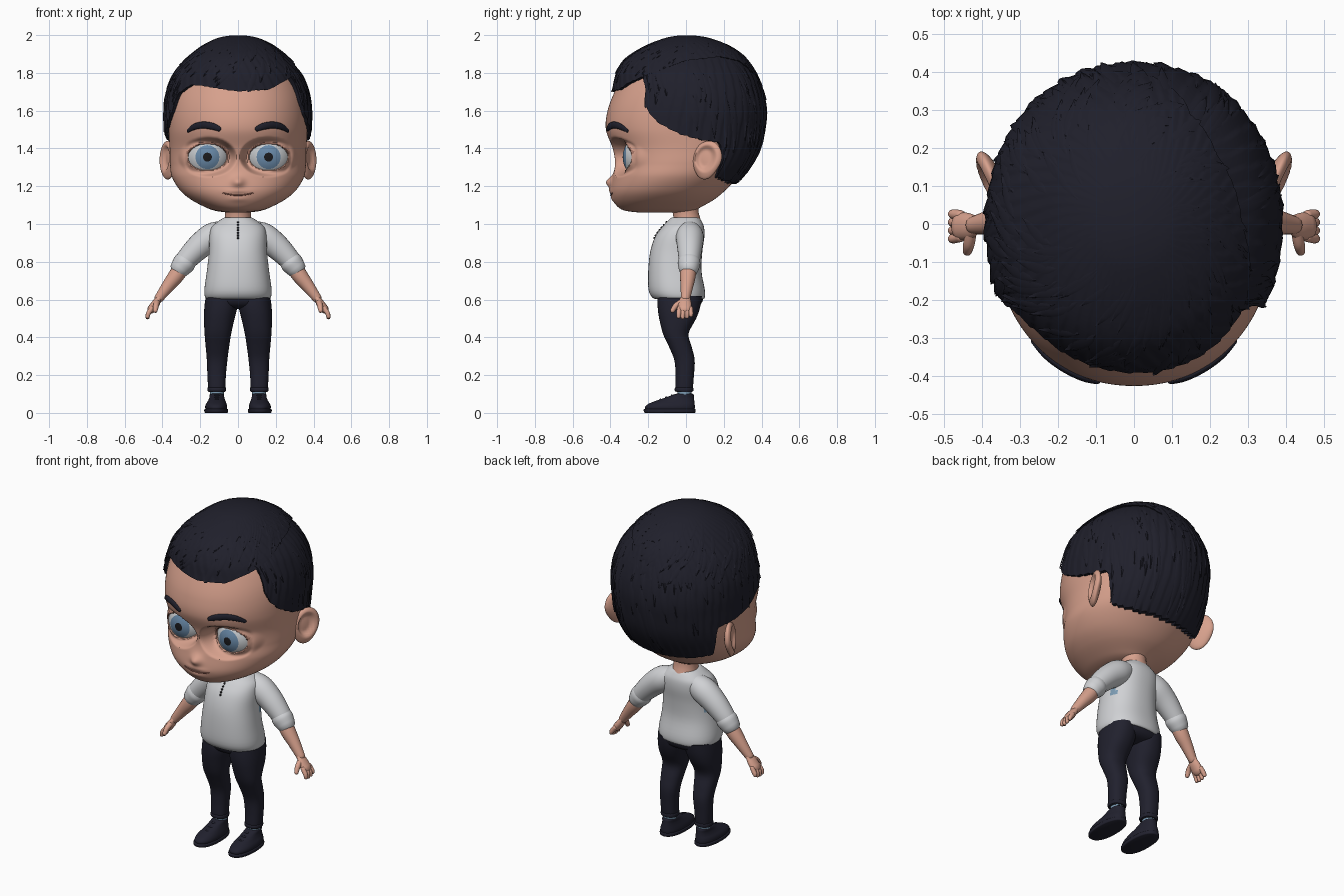
import bpy, bmesh, math, random
from math import sin, cos, pi, exp, copysign
from mathutils import Vector
from mathutils.bvhtree import BVHTree

random.seed(4)
cube = bpy.data.objects.get("Cube")
if cube:
    bpy.data.objects.remove(cube, do_unlink=True)


def material(name, r, g, b):
    m = bpy.data.materials.new(name)
    m.use_nodes = True
    m.diffuse_color = (r, g, b, 1)
    bsdf = next(n for n in m.node_tree.nodes if n.type == 'BSDF_PRINCIPLED')
    bsdf.inputs["Base Color"].default_value = (r, g, b, 1)
    bsdf.inputs["Roughness"].default_value = 0.8
    return m


skin = material("skin", .68, .355, .265)
lid = material("eyelid brown", .4, .19, .14)
lip = material("lip line", .3, .12, .09)
hair = material("black hair", .014, .014, .024)
cloth = material("dark cloth", .015, .015, .027)
shirt = material("pale grey shirt", .63, .64, .66)
white = material("eye white", .58, .6, .62)
iris = material("blue iris", .14, .25, .39)
pupil = material("black pupil", .01, .01, .012)
blue = material("blue sock and lining", .2, .33, .45)


def finish(name, bm, mats, paint=None):
    """Turn a bmesh into a smooth-shaded object, painting faces by a rule."""
    bmesh.ops.recalc_face_normals(bm, faces=bm.faces)
    if paint:
        for f in bm.faces:
            f.material_index = paint(f.calc_center_median())
    me = bpy.data.meshes.new(name)
    bm.to_mesh(me)
    bm.free()
    for m in mats:
        me.materials.append(m)
    me.shade_smooth()
    me.set_sharp_from_angle(angle=0.8)
    ob = bpy.data.objects.new(name, me)
    bpy.context.collection.objects.link(ob)


def bridge(rings):
    """Closed rings of points become a capped skin."""
    bm = bmesh.new()
    loops = [[bm.verts.new(p) for p in r] for r in rings]
    for a, b in zip(loops, loops[1:]):
        for i in range(len(a)):
            j = (i + 1) % len(a)
            bm.faces.new((a[i], a[j], b[j], b[i]))
    bm.faces.new(loops[0])
    bm.faces.new(loops[-1])
    return bm


def spline(rows, steps):
    """Catmull-Rom interpolation through rows of numbers."""
    out = []
    for i in range(len(rows) - 1):
        p, q, r, s = (rows[max(0, min(len(rows) - 1, i + k))] for k in (-1, 0, 1, 2))
        for k in range(steps):
            t = k / steps
            out.append([b + t / 2 * (c - a + t * (2*a - 5*b + 4*c - d + t * (3*b - 3*c + d - a)))
                        for a, b, c, d in zip(p, q, r, s)])
    return out + [list(rows[-1])]


def section(row, a, power=2.3):
    """Point at angle a (0 = front) on a rounded section: z, x min, x max, front, back."""
    z, x0, x1, yf, yb = row
    e = 2 / power
    return Vector(((x0 + x1) / 2 + (x1 - x0) / 2 * copysign(abs(sin(a)) ** e, sin(a)),
                   (yf + yb) / 2 - (yb - yf) / 2 * copysign(abs(cos(a)) ** e, cos(a)), z))


def even(rows):
    return [(z, -w, w, f, b) for z, w, f, b in rows]


def mirrored(bm, sx):
    for v in bm.verts:
        v.co.x *= sx
    return bm


def column(name, rows, mats, sx=1, steps=4, sides=40, paint=None):
    """Upright lofted part; returns its surface for placing details."""
    rings = [[section(r, 2 * pi * i / sides) for i in range(sides)] for r in spline(rows, steps)]
    bm = mirrored(bridge(rings), sx)
    surface = BVHTree.FromBMesh(bm)
    finish(name, bm, mats, paint)
    return surface


def tube(name, rows, mat, sx=1, flat=1.0, ref=(0, 1, 0), sides=16, steps=5):
    """Round-ended tube through rows of x, y, z, radius; flat thins it across ref."""
    pts = spline(rows, steps)
    pos = [Vector(p[:3]) for p in pts]
    rings = []

    def ring(c, t, r):
        a = Vector(ref)
        a = (a - t * a.dot(t)).normalized()
        b = t.cross(a)
        rings.append([c + a * r * cos(2*pi*i/sides) + b * r * flat * sin(2*pi*i/sides) for i in range(sides)])

    last = len(pos) - 1
    for k, c in enumerate(pos):
        t = (pos[min(last, k + 1)] - pos[max(0, k - 1)]).normalized()
        r = pts[k][3]
        if k == 0:
            for g in (1.4, 1.0, .5):
                ring(c - t * r * sin(g) * .8, t, r * cos(g))
        ring(c, t, r)
        if k == last:
            for g in (.5, 1.0, 1.4):
                ring(c + t * r * sin(g) * .8, t, r * cos(g))
    finish(name, mirrored(bridge(rings), sx), [mat])


def smooth(t):
    t = max(0, min(1, t))
    return t * t * (3 - 2 * t)


def on_front(surface, x, z, radius, lift=0.0):
    hit = surface.ray_cast(Vector((x, -2, z)), Vector((0, 1, 0)))[0]
    return (x, hit.y - lift, z, radius)


# Head: lofted skull, then eye sockets, nose and lips pushed into the front
EYE_X, EYE_Y, EYE_Z, EYE_R = .162, -.21, 1.354, .125
head_rows = even([(1.06, .05, -.24, -.02), (1.07, .12, -.32, .04), (1.09, .175, -.36, .08), (1.13, .25, -.388, .15),
                  (1.18, .308, -.398, .21), (1.25, .35, -.388, .275), (1.32, .36, -.375, .325),
                  (1.4, .362, -.388, .365), (1.5, .368, -.424, .385), (1.6, .368, -.415, .4), (1.7, .35, -.378, .38),
                  (1.8, .305, -.325, .33), (1.88, .23, -.25, .26), (1.94, .11, -.12, .13), (1.955, .01, -.01, .01)])


def eye_q(p):
    return ((abs(p.x) - EYE_X) / .106) ** 2 + ((p.z - EYE_Z) / .072) ** 2


def bump(p, z, wide, tall, amount):
    return amount * exp(-(p.x / wide) ** 2 - ((p.z - z) / tall) ** 2)


def sculpt(p):
    if p.y > -.05:
        return p
    p.y -= bump(p, 1.222, .033, .028, .03) + bump(p, 1.174, .06, .014, .007) + bump(p, 1.132, .05, .016, .006)
    q = eye_q(p)
    if q < 2.2:
        d2 = (abs(p.x) - EYE_X) ** 2 + (p.z - EYE_Z) ** 2
        ball = EYE_Y - math.sqrt(max(.002, EYE_R ** 2 - d2))
        target = ball - .012 + .06 * smooth((1 - q) / .3)
        p.y += (target - p.y) * smooth((2.2 - q) / 1.2)
    return p


angles = [2 * pi * i / 200 for i in range(200)]
bm = bridge([[sculpt(section(r, a - .5 * sin(a), 2.1)) for a in angles] for r in spline(head_rows, 12)])
face = BVHTree.FromBMesh(bm)
finish("head", bm, [skin, lid],
       lambda c: int(c.y < -.1 and .6 < eye_q(c) < 1.2 and c.z > EYE_Z + .015))
tube("neck", [(0, .01, .98, .08), (0, 0, 1.05, .068), (0, -.01, 1.12, .075)], skin, sides=32)
tube("mouth_line", [on_front(face, x / 100, 1.152 + .0002 * x * x, .0035 if abs(x) < 8 else .0025, .001)
                    for x in range(-8, 9)], lip, ref=(0, 0, 1), sides=8, steps=2)

# Hair: two overlapping shells hung from a hairline given as (angle from front, height)
hair_rows = spline(even([(1.18, .33, -.42, .235), (1.25, .364, -.41, .3), (1.32, .374, -.4, .35), (1.4, .378, -.41, .39),
                         (1.5, .384, -.435, .412), (1.6, .387, -.425, .422), (1.7, .374, -.39, .405),
                         (1.8, .335, -.366, .366), (1.88, .268, -.312, .312), (1.94, .196, -.22, .235),
                         (1.98, .12, -.125, .14), (1.995, .06, -.06, .07), (2.0, .005, -.005, .005)]), 10)
sides_line = [(0, 1.84), (50, 1.83), (56, 1.74), (59, 1.64), (65, 1.58), (73, 1.53), (88, 1.47), (100, 1.445), (117, 1.425),
              (121, 1.33), (127, 1.24), (150, 1.215), (180, 1.21)]
sides_line = [(-a, z) for a, z in sides_line[:0:-1]] + sides_line
quiff_line = [(-180, 1.72), (-110, 1.7), (-72, 1.63), (-61, 1.63), (-55, 1.69), (-42, 1.735), (-30, 1.73), (0, 1.7),
              (25, 1.71), (38, 1.745), (52, 1.775), (69, 1.815), (90, 1.865), (125, 1.885), (150, 1.86), (180, 1.72)]


def table(points, x):
    for (x0, y0), (x1, y1) in zip(points, points[1:]):
        if x <= x1:
            return y0 + (y1 - y0) * (x - x0) / (x1 - x0)
    return points[-1][1]


def hair_point(line, drop, a, t, grow):
    a = (a + pi) % (2 * pi) - pi
    low = table(line, math.degrees(a))
    z = max(1.181, 1.999 - (1.999 - low) * t * t)
    k = next(i for i, r in enumerate(hair_rows) if r[0] >= z)
    lo, hi = hair_rows[k - 1], hair_rows[k]
    f = (z - lo[0]) / (hi[0] - lo[0])
    p = section([u + (v - u) * f for u, v in zip(lo, hi)], a, 2.1)
    p.x *= 1 + grow
    p.y *= 1 + grow
    p.z -= drop * max(0, (z - 1.6) / .4) ** 2
    return p


def hair_piece(name, line, drop, swirl, strands):
    around, down = 288, 40
    rings = []
    for k in range(1, down + 2):
        t = min(k, down) / down
        ring = []
        for i in range(around):
            a = 2 * pi * i / around - pi
            saw = (a * 24 / pi + swirl * t) % 1
            grow = .014 * saw * smooth(t * 2) if k <= down else -.1
            ring.append(hair_point(line, drop, a, t - .007 * saw * smooth(t * 3 - 2), grow))
        rings.append(ring)
    finish(name, bridge(rings), [hair])
    # Tapered locks lying on the shell
    bm = bmesh.new()
    for n in range(strands):
        a0, t0 = random.uniform(-pi, pi), random.uniform(.3, .78)
        length, drift = random.uniform(.18, .3), swirl * random.uniform(.03, .07)
        rows = []
        for k in range(8):
            s = k / 7
            t, w = min(t0 + length * s, 1.005), .05 * sin(pi * (.06 + .93 * s))
            rows.append([bm.verts.new(hair_point(line, drop, a0 + drift * s + w * e, t, .004 + g + .012 * s))
                         for e, g in ((-1, 0), (0, .012), (1, 0))])
        for a, b in zip(rows, rows[1:]):
            for j in (0, 1):
                bm.faces.new((a[j], a[j + 1], b[j + 1], b[j]))
    finish(name + "_locks", bm, [hair])


hair_piece("side_and_back_hair", sides_line, .025, 1.5, 110)
hair_piece("swept_top_hair", quiff_line, 0, -4, 130)

# Shirt body with blue underarm lining, and a row of front buttons
chest = column("shirt_body", even([(.605, .15, -.15, .08), (.608, .172, -.175, .098), (.65, .178, -.198, .1),
                                   (.75, .165, -.2, .082), (.85, .154, -.19, .086), (.93, .152, -.165, .097),
                                   (.98, .142, -.13, .096), (1.01, .11, -.102, .085), (1.032, .078, -.08, .07),
                                   (1.036, .06, -.06, .055)]), [shirt, blue], sides=56,
               paint=lambda c: int(abs(c.x) > .14 and -.02 < c.y < .035 and .79 < c.z < .88))
for i in range(7):
    x, y, z, r = on_front(chest, 0, .925 + .014 * i, .006)
    tube("shirt_button_%d" % i, [(x, y + .002, z, r), (x, y - .001, z, r)], pupil, ref=(0, 0, 1), sides=8, steps=1)

# Hips
column("trouser_hips", even([(.55, .05, -.08, .01), (.565, .15, -.13, .065), (.6, .17, -.152, .09), (.66, .165, -.15, .085)]),
       [cloth])

for side, sx in (("left_", 1), ("right_", -1)):
    # Eye: ball painted in rings round its front pole
    steps = [.02, .1, .19, .2, .3, .4, .53, .54] + [.6 + .1 * k for k in range(13)]
    bm = bridge([[Vector((EYE_X + EYE_R * sin(t) * cos(2*pi*i/40), EYE_Y - EYE_R * cos(t),
                          EYE_Z + EYE_R * sin(t) * sin(2*pi*i/40))) for i in range(40)] for t in steps])

    def eye_paint(c):
        r = math.hypot(abs(c.x) - EYE_X, c.z - EYE_Z)
        return 2 if r < .0238 else 1 if r < .0634 and c.y < EYE_Y else 0
    finish(side + "eye", mirrored(bm, sx), [white, iris, pupil], eye_paint)

    # Eyebrow
    tube(side + "eyebrow", [on_front(face, x, z, r, .002) for x, z, r in
                            ((.1, 1.503, .013), (.135, 1.517, .018), (.185, 1.524, .018), (.23, 1.515, .016), (.265, 1.493, .009))],
         hair, sx, flat=.55, ref=(0, 0, 1))

    # Ear: flattened ball with a dished outer face, swept back
    bm = bmesh.new()
    bmesh.ops.create_uvsphere(bm, u_segments=40, v_segments=28, radius=1)
    for v in bm.verts:
        x, y, z = v.co
        d = math.hypot(y + .1, z - .1)
        dish = .028 * smooth((.75 - d) / .35) if x > 0 else 0
        narrow = .82 + .18 * smooth(z + .8)
        v.co = Vector((.372 + .031 * x - dish + .03 * y, .11 + .08 * y * narrow + .012 * z, 1.338 + .102 * z))
    finish(side + "ear", mirrored(bm, sx), [skin])

    # Sleeve, rolled cuff, forearm
    tube(side + "sleeve", [(.06, .02, .965, .055), (.13, .02, .935, .073), (.2, .02, .885, .068), (.265, .018, .82, .058),
                           (.3, .015, .775, .05)], shirt, sx, sides=28)
    tube(side + "sleeve_cuff", [(.268, .017, .815, .054), (.285, .016, .793, .06), (.308, .014, .764, .053)], shirt, sx, sides=28)
    tube(side + "forearm", [(.28, .015, .8, .042), (.325, .01, .73, .042), (.37, .005, .672, .034), (.42, -.003, .605, .024)],
         skin, sx, sides=20)

    # Hand
    tube(side + "palm", [(.415, -.002, .612, .025), (.434, -.006, .582, .035), (.456, -.006, .552, .037)], skin, sx, flat=.6)
    tube(side + "thumb", [(.428, -.02, .59, .015), (.434, -.053, .568, .015), (.438, -.072, .54, .012)], skin, sx)
    for i, finger in enumerate(("index", "middle", "ring", "little")):
        y, drop = -.034 + .019 * i, (.004, 0, .003, .012)[i]
        tube(side + finger + "_finger", [(.455, y, .555, .0135), (.474, y * 1.12, .528, .013),
                                         (.479, y * 1.15, .504 + drop, .0105)], skin, sx, sides=10)

    # Trouser leg with turned hem
    column(side + "trouser_leg", [(.11, .07, .155, -.05, .03), (.13, .067, .158, -.056, .036), (.2, .064, .162, -.055, .042),
                                  (.28, .056, .165, -.062, .046), (.35, .047, .171, -.09, .03), (.42, .036, .177, -.122, .014),
                                  (.5, .018, .18, -.142, .054), (.56, .004, .178, -.15, .075), (.62, .005, .17, -.15, .085)],
           [cloth], sx)
    column(side + "trouser_hem", [(.113, .072, .153, -.045, .028), (.115, .065, .16, -.058, .038), (.132, .064, .161, -.059, .039),
                                  (.136, .072, .153, -.045, .028)], [cloth], sx)
    tube(side + "sock", [(.112, -.008, .08, .037), (.112, -.008, .125, .037)], blue, sx, sides=24)

    # Shoe, sole and laces
    column(side + "shoe", [(.012, .06, .17, -.212, .045), (.03, .057, .174, -.217, .047), (.046, .06, .17, -.202, .046),
                           (.062, .066, .16, -.165, .044), (.08, .072, .152, -.112, .042), (.098, .075, .149, -.062, .04),
                           (.102, .085, .14, -.045, .03)], [cloth], sx)
    column(side + "sole", [(0, .057, .174, -.215, .045), (.004, .053, .178, -.222, .05), (.018, .053, .178, -.224, .05),
                           (.022, .06, .17, -.212, .044)], [cloth], sx)
    for i in range(3):
        y, z = -.135 + .03 * i, .07 + .011 * i
        tube(side + "lace_%d" % i, [(.085, y + .012, z - .006, .005), (.112, y, z, .006), (.139, y + .012, z - .006, .005)],
             cloth, sx, sides=8)
